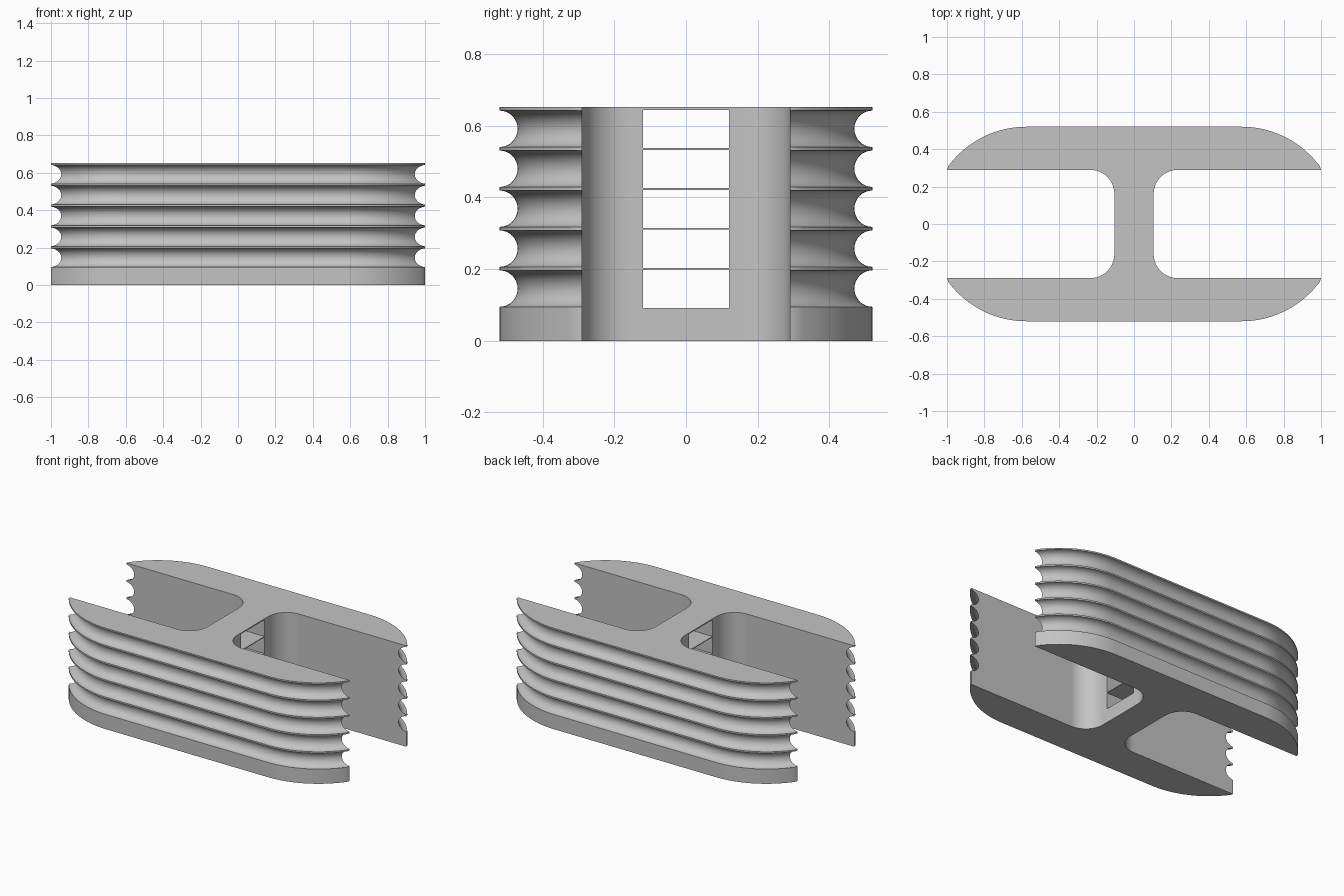
import bpy, bmesh, math

if "Cube" in bpy.data.objects:
    bpy.data.objects.remove(bpy.data.objects["Cube"])

HEIGHT, BASE, PITCH, GROOVE = 0.652, 0.095, 0.1115, 0.1015
END_X, RADIUS = 0.575, 0.52          # rounded ends of the outer outline
SLOT_Y, WEB_X, FILLET = 0.29, 0.105, 0.13

grey = bpy.data.materials.new("mid grey")
grey.diffuse_color = (0.55, 0.55, 0.55, 1)
grey.use_nodes = True
grey.node_tree.nodes["Principled BSDF"].inputs["Base Color"].default_value = grey.diffuse_color


def outline(depth):
    """H-shaped outline whose outer side is set in by depth."""
    r = RADIUS - depth
    a0, a1 = math.pi / 2, math.asin(SLOT_Y / r)
    quarter = []
    for i in range(25):
        a = a0 + (a1 - a0) * i / 24
        quarter.append((min(1.0, END_X + r * math.cos(a)), r * math.sin(a)))
    for i in range(13):
        a = math.pi / 2 * (1 + i / 12)
        quarter.append((WEB_X + FILLET + FILLET * math.cos(a),
                        SLOT_Y - FILLET + FILLET * math.sin(a)))
    right = quarter + [(x, -y) for x, y in reversed(quarter)]
    return right + [(-x, y) for x, y in reversed(right)]


def make_object(name, bm):
    bmesh.ops.recalc_face_normals(bm, faces=bm.faces)
    mesh = bpy.data.meshes.new(name)
    bm.to_mesh(mesh)
    bm.free()
    mesh.materials.append(grey)
    obj = bpy.data.objects.new(name, mesh)
    bpy.context.collection.objects.link(obj)
    return obj


# Side profile: plain base, then five half-round grooves between thin ribs
profile = [(0, 0)]
for i in range(5):
    for k in range(17):
        t = math.pi * k / 16
        profile.append((BASE + PITCH * i + GROOVE / 2 * (1 - math.cos(t)),
                        0.05 * math.sin(t)))
profile.append((HEIGHT, 0))

# Grooved body, lofted through the outlines
bm = bmesh.new()
rings = [[bm.verts.new((x, y, z)) for x, y in outline(d)] for z, d in profile]
n = len(rings[0])
for low, high in zip(rings, rings[1:]):
    for j in range(n):
        k = (j + 1) % n
        bm.faces.new((low[j], low[k], high[k], high[j]))
bm.faces.new(rings[0])
bm.faces.new(rings[-1])
body = make_object("grooved_body", bm)

# Five windows through the central web, leaving thin shelves between them
bm = bmesh.new()
for i in range(5):
    z0 = 0.092 + PITCH * i
    z1 = z0 + PITCH - 0.005
    box = bmesh.ops.create_cube(bm, size=1)["verts"]
    for v in box:
        v.co = (v.co.x * 0.4, v.co.y * 0.24, (z0 + z1) / 2 + v.co.z * (z1 - z0))
cutter = make_object("window_cutter", bm)

cut = body.modifiers.new("windows", 'BOOLEAN')
cut.operation = 'DIFFERENCE'
cut.solver = 'EXACT'
cut.object = cutter
bpy.context.view_layer.objects.active = body
body.select_set(True)
bpy.ops.object.modifier_apply(modifier=cut.name)
bpy.data.objects.remove(cutter)

# Smooth curves with crisp edges
bpy.ops.object.shade_smooth_by_angle(angle=math.radians(30))
body.modifiers.new("flat_normals", 'WEIGHTED_NORMAL').keep_sharp = True
